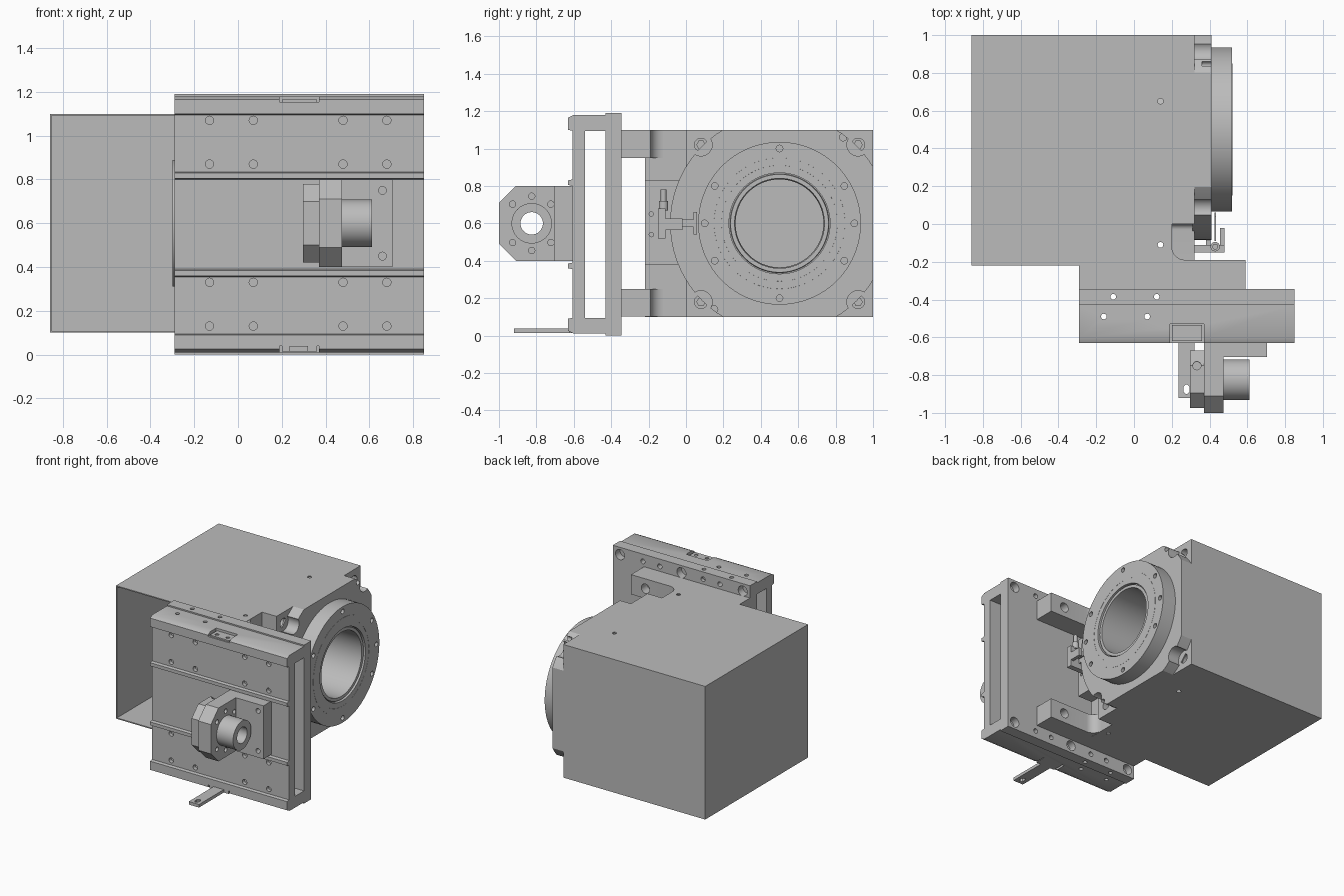
import bpy, bmesh, math
from mathutils import Matrix, Vector

cube = bpy.data.objects.get("Cube")
if cube:
    bpy.data.objects.remove(cube)

metal = bpy.data.materials.new("machined grey")
metal.use_nodes = True
metal.diffuse_color = (0.5, 0.5, 0.5, 1)
metal.node_tree.nodes["Principled BSDF"].inputs["Base Color"].default_value = (0.5, 0.5, 0.5, 1)

# Each axis maps profile (u, v) and depth to model space
PLACE = {"X": lambda u, v, d: (d, u, v), "Y": lambda u, v, d: (u, d, v), "Z": lambda u, v, d: (u, v, d)}


def prism(bm, axis, outline, d0, d1):
    """Extrude a 2D outline from d0 to d1 along an axis."""
    put = PLACE[axis]
    a = [bm.verts.new(put(u, v, d0)) for u, v in outline]
    b = [bm.verts.new(put(u, v, d1)) for u, v in outline]
    n = len(a)
    faces = [bm.faces.new(a), bm.faces.new(b)]
    for i in range(n):
        j = (i + 1) % n
        faces.append(bm.faces.new((a[i], a[j], b[j], b[i])))
    bmesh.ops.recalc_face_normals(bm, faces=faces)


def rect(u0, u1, v0, v1):
    return [(u0, v0), (u1, v0), (u1, v1), (u0, v1)]


def circle(u, v, r, n=24):
    return [(u + r * math.cos(math.tau * i / n), v + r * math.sin(math.tau * i / n)) for i in range(n)]


def arc(u, v, r, a0, a1, n=8):
    angles = [math.radians(a0 + (a1 - a0) * i / n) for i in range(n + 1)]
    return [(u + r * math.cos(a), v + r * math.sin(a)) for a in angles]


def chamfered(u0, u1, v0, v1, c):
    return [(u0 + c, v0), (u1 - c, v0), (u1, v0 + c), (u1, v1 - c),
            (u1 - c, v1), (u0 + c, v1), (u0, v1 - c), (u0, v0 + c)]


def mesh_object(name, bm):
    me = bpy.data.meshes.new(name)
    bm.to_mesh(me)
    bm.free()
    me.materials.append(metal)
    ob = bpy.data.objects.new(name, me)
    bpy.context.collection.objects.link(ob)
    return ob


def apply_boolean(ob, other, operation):
    mod = ob.modifiers.new("cut", "BOOLEAN")
    mod.operation, mod.solver, mod.object = operation, "EXACT", other
    deps = bpy.context.evaluated_depsgraph_get()
    me = bpy.data.meshes.new_from_object(ob.evaluated_get(deps))
    ob.modifiers.clear()
    ob.data = me
    bpy.data.objects.remove(other)


def part(name, solids, cuts=(), clip=None):
    """Build solids, then clip and cut them one cutter at a time in groups."""
    bm = bmesh.new()
    for s in solids:
        prism(bm, *s)
    ob = mesh_object(name, bm)
    if clip:
        cb = bmesh.new()
        prism(cb, *clip)
        apply_boolean(ob, mesh_object("clip", cb), "INTERSECT")
    for axis in "XYZ":
        group = [c for c in cuts if c[0] == axis]
        if group:
            cb = bmesh.new()
            for c in group:
                prism(cb, *c)
            apply_boolean(ob, mesh_object("cutter", cb), "DIFFERENCE")
    finish(ob)
    return ob


def finish(ob):
    bpy.ops.object.select_all(action="DESELECT")
    ob.select_set(True)
    bpy.context.view_layer.objects.active = ob
    bpy.ops.object.shade_smooth_by_angle(angle=math.radians(28))


CY, CZ = 0.5, 0.6   # spindle axis

# Thin cover, open towards the front, with two vertical pin holes
part("motor_cover", [("Z", rect(-0.86, 0.2, -0.22, 1.0), 0.1, 1.1)],
     [("Y", rect(-0.852, 0.192, 0.108, 1.092), -0.3, 0.992),
      ("X", circle(CY, CZ, 0.3, 48), 0.1, 0.3),
      ("Z", circle(0.14, 0.65, 0.015, 12), 0, 1.3),
      ("Z", circle(0.14, -0.11, 0.015, 12), 0, 1.3)])

# Square mounting flange with corner bolts and a central tab
bolts = [(y, z) for y in (0.08, 0.92) for z in (0.18, 1.02)]
part("mounting_flange", [("X", rect(0.0, 1.0, 0.1, 1.1), 0.17, 0.32)],
     [("X", circle(CY, CZ, 0.3, 48), 0, 0.5)]
     + [("X", circle(y, z, 0.035), 0.25, 0.5) for y, z in bolts])
part("bolt_sockets", [("X", circle(y, z, 0.025, 6), 0.24, 0.28) for y, z in bolts])
tab = [(-0.22, 0.38), (-0.03, 0.38)] + arc(-0.03, 0.35, 0.03, 90, 0) + [(0.02, 0.35), (0.02, 0.86)]
tab += arc(-0.03, 0.86, 0.03, 0, -90) + [(-0.22, 0.83)]
part("flange_tab", [("X", tab, 0.2, 0.32)],
     [("X", circle(-0.185, z, 0.012, 12), 0.28, 0.4) for z in (0.54, 0.65)])

# Round gear housing trimmed to the flange square
part("gear_housing", [("X", circle(CY, CZ, 0.585, 72), 0.31, 0.41)],
     [("X", circle(CY, CZ, 0.3, 48), 0, 0.5)]
     + [("X", circle(y, z, 0.06), 0.32, 0.5) for y, z in bolts]
     + [("X", circle(0.84, 1.06, 0.02, 12), 0.36, 0.5), ("X", circle(0.15, 0.14, 0.02, 12), 0.36, 0.5)],
     clip=("X", rect(-0.09, 1.0, 0.1, 1.1), 0.2, 0.6))

# Turned output ring: stepped bore and long hollow shaft
part("output_ring", [("X", circle(CY, CZ, 0.435, 96), 0.4, 0.52)],
     [("X", circle(CY, CZ, 0.27, 64), 0.3, 0.6)]
     + [("X", circle(CY + 0.4 * math.cos(math.radians(a)), CZ + 0.4 * math.sin(math.radians(a)), 0.018, 12), 0.48, 0.6)
        for a in (0, 30, 90, 150, 180, 210, 270, 330)])
lathe = [(0.5, 0.355), (0.521, 0.35), (0.521, 0.31), (0.495, 0.305), (0.495, 0.265),
         (0.51, 0.262), (0.51, 0.24), (-0.3, 0.235), (-0.3, 0.29), (0.45, 0.29)]
bm = bmesh.new()
ring = [bm.verts.new((x, CY + r, CZ)) for x, r in lathe]
edges = [bm.edges.new((ring[i], ring[(i + 1) % len(ring)])) for i in range(len(ring))]
bmesh.ops.spin(bm, geom=ring + edges, cent=(0, CY, CZ), axis=(1, 0, 0), angle=math.tau, steps=96)
bmesh.ops.remove_doubles(bm, verts=bm.verts, dist=0.0001)
bmesh.ops.recalc_face_normals(bm, faces=bm.faces)
finish(mesh_object("hollow_shaft", bm))

# Upper and lower arms tying the flange to the slide, with filleted inside corner
arm = [(-0.29, -0.35), (0.59, -0.35), (0.59, -0.19)]
arm += arc(0.27, -0.12, 0.07, 270, 180) + [(0.2, 0.01), (0.17, 0.01), (0.17, -0.215), (-0.29, -0.215)]
for name, z in (("lower_arm", 0.102), ("upper_arm", 0.95)):
    part(name, [("Z", arm, z, z + 0.148)], [("Y", circle(0.47, z + 0.074, 0.035), -0.26, -0.1)])

# Slide block: one half profile mirrored about mid height
half = [(-0.345, 1.19), (-0.43, 1.19), (-0.43, 1.18), (-0.6, 1.18), (-0.63, 1.165), (-0.63, 1.1),
        (-0.607, 1.095), (-0.607, 0.835), (-0.63, 0.83), (-0.63, 0.805), (-0.607, 0.8)]
profile = half + [(y, 1.19 - z) for y, z in reversed(half)]
cuts = [("X", rect(-0.54, -0.43, 0.095, 1.095), -1, 1)]
cuts += [("Y", circle(x, z, 0.019, 16), -0.7, -0.58)
         for x in (-0.13, 0.07, 0.48, 0.68) for z in (0.13, 0.33, 0.87, 1.07)]
for z in (0.055, 1.135):
    cuts += [("Y", circle(x, z, 0.038), -0.4, -0.3) for x in (-0.23, 0.28, 0.79)]
    cuts += [("Y", circle(x, z, 0.018, 16), -0.4, -0.3) for x in (-0.04, 0.1, 0.46, 0.6)]
cuts += [("Z", circle(x, y, 0.015, 12), -0.1, 1.3)
         for x, y in ((-0.11, -0.385), (0.12, -0.385), (-0.16, -0.49), (0.07, -0.49))]
cuts += [("Z", rect(0.19, 0.37, -0.66, -0.53), a, b) for a, b in ((1.155, 1.3), (-0.1, 0.04))]
part("slide_block", [("X", profile, -0.29, 0.85)], cuts)

# Limit flag under the slide and stop pad on top
part("limit_flag", [("Z", rect(0.235, 0.32, -0.92, -0.6), 0.015, 0.038),
                    ("Z", rect(0.2, 0.36, -0.625, -0.535), 0.015, 0.041)],
     [("Z", chamfered(0.263, 0.293, -0.9, -0.85, 0.01), -0.1, 0.1)])
part("stop_pad", [("Z", rect(0.2, 0.36, -0.62, -0.535), 1.15, 1.165)],
     [("Z", circle(x, -0.585, 0.014, 12), 1.158, 1.3) for x in (0.235, 0.325)])

# Bearing bracket: foot, chamfered upright, rear nut plate and bored sleeve
BY, BZ = -0.825, 0.6
bore = ("X", circle(BY, BZ, 0.06, 32), 0, 1)
part("bracket_foot", [("Y", rect(0.38, 0.705, 0.4, 0.8), -0.705, -0.6)],
     [("Y", circle(0.66, z, 0.018, 16), -0.8, -0.66) for z in (0.45, 0.75)])
upright = [(-0.6, 0.4), (-0.91, 0.4), (-1.0, 0.49), (-1.0, 0.71), (-0.91, 0.8), (-0.6, 0.8)]
part("bracket_upright", [("X", upright, 0.37, 0.475)],
     [bore] + [("X", circle(BY + 0.145 * math.sin(math.radians(a)), BZ + 0.145 * math.cos(math.radians(a)), 0.017, 16), 0.42, 0.6)
               for a in (0, 45, 135, 180, 225, 315)])
part("nut_plate", [("X", chamfered(-0.975, -0.67, 0.42, 0.78, 0.08), 0.297, 0.37)],
     [bore, ("Z", circle(0.333, -0.75, 0.022, 16), 0.74, 1)])
part("bearing_sleeve", [("X", circle(BY, BZ, 0.108, 48), 0.47, 0.612)],
     [bore, ("X", circle(BY, BZ, 0.08, 32), 0.58, 0.7)])

# Position sensor on the flange tab
part("sensor_body", [("X", rect(-0.15, -0.11, 0.52, 0.68), 0.32, 0.48),
                     ("X", rect(-0.11, -0.02, 0.565, 0.625), 0.38, 0.405),
                     ("X", rect(-0.11, -0.02, 0.565, 0.625), 0.455, 0.48)])
part("sensor_blade", [("X", rect(-0.09, 0.06, 0.54, 0.66), 0.425, 0.433)],
     [("X", rect(-0.1, 0.04, 0.62, 0.7), 0.3, 0.5), ("X", rect(-0.1, 0.04, 0.5, 0.58), 0.3, 0.5)])
part("sensor_cable", [("Z", circle(0.43, -0.12, 0.015, 16), 0.67, 0.78),
                      ("Z", circle(0.43, -0.12, 0.025, 16), 0.67, 0.72)])
